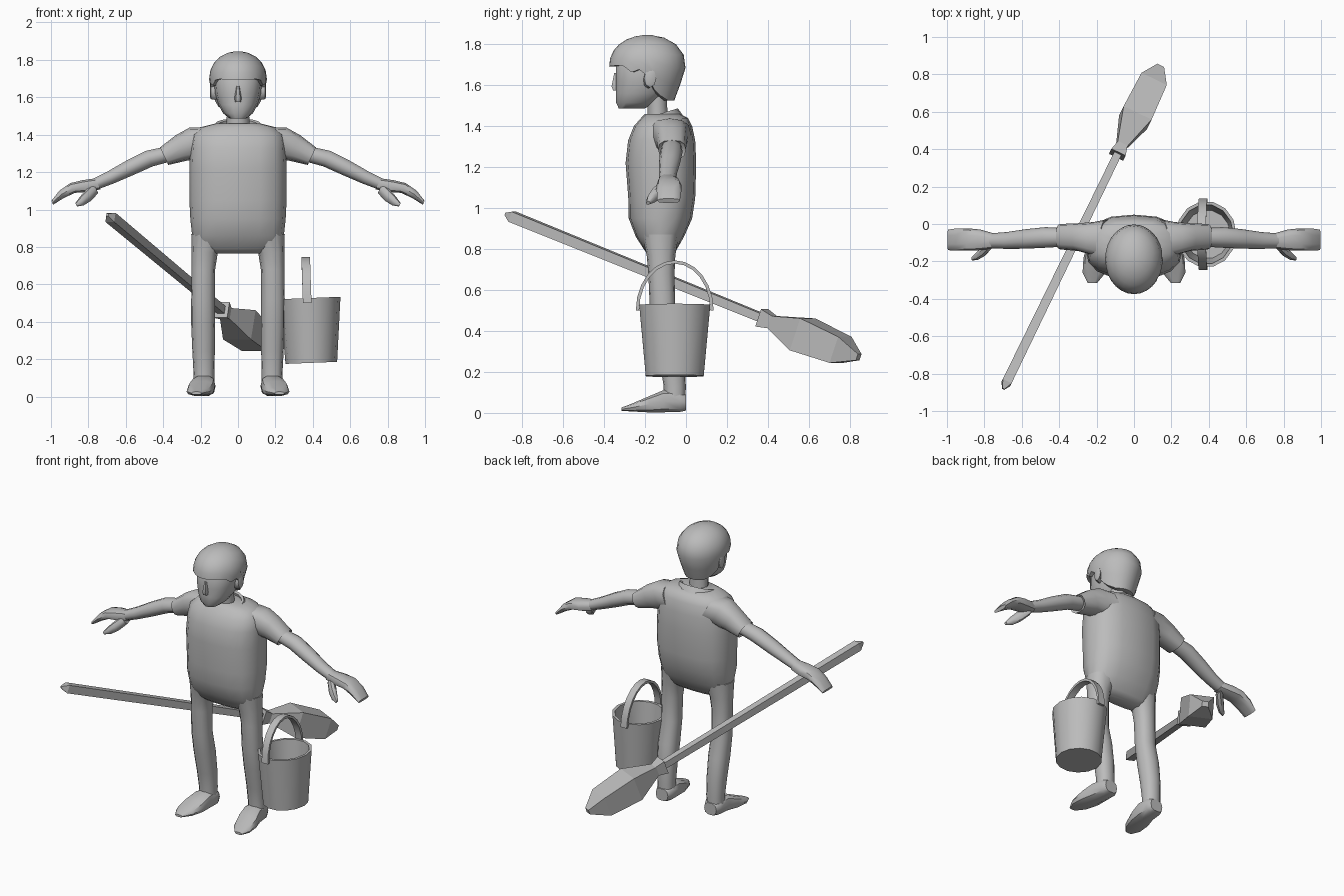
import bpy, bmesh, math
from mathutils import Vector

grey = bpy.data.materials.new("plain_grey")
grey.diffuse_color = (0.5, 0.5, 0.5, 1)
X, Y, Z = Vector((1, 0, 0)), Vector((0, 1, 0)), Vector((0, 0, 1))


def finish(name, bm, angle):
    bmesh.ops.recalc_face_normals(bm, faces=bm.faces)
    me = bpy.data.meshes.new(name)
    bm.to_mesh(me)
    bm.free()
    me.materials.append(grey)
    ob = bpy.data.objects.new(name, me)
    bpy.context.collection.objects.link(ob)
    if angle:
        bpy.ops.object.select_all(action='DESELECT')
        ob.select_set(True)
        bpy.context.view_layer.objects.active = ob
        bpy.ops.object.shade_smooth_by_angle(angle=math.radians(angle))
    return ob


def skin(name, rings, angle=45, caps=True, closed=False):
    """Join equal-length rings of points into one surface."""
    bm = bmesh.new()
    vs = [[bm.verts.new(p) for p in r] for r in rings]
    n = len(vs[0])
    pairs = list(zip(vs, vs[1:])) + ([(vs[-1], vs[0])] if closed else [])
    for a, b in pairs:
        for i in range(n):
            j = (i + 1) % n
            bm.faces.new((a[i], a[j], b[j], b[i]))
    if caps and not closed:
        bm.faces.new(vs[0])
        bm.faces.new(vs[-1])
    return finish(name, bm, angle)


def loft(name, rings, u=X, v=Y, n=12, p=2.0, s=1, angle=45, phase=0.0):
    """rings: (x, y, z, half size along u, half size along v); s = -1 mirrors in x."""
    out = []
    for x, y, z, a, b in rings:
        ring = []
        for i in range(n):
            t = 2 * math.pi * i / n + phase
            c, d = math.cos(t), math.sin(t)
            q = (Vector((x, y, z)) + u * a * math.copysign(abs(c) ** (2 / p), c)
                 + v * b * math.copysign(abs(d) ** (2 / p), d))
            q.x *= s
            ring.append(q)
        out.append(ring)
    return skin(name, out, angle)


def spans(rows):
    """(z, half width, front y, back y) to centred rings."""
    return [(0, (f + b) / 2, z, w, (b - f) / 2) for z, w, f, b in rows]


# Torso in a loose shirt, with rounded seat
loft("torso", spans([(0.765, 0.16, -0.17, -0.08), (0.79, 0.225, -0.20, -0.05),
                     (0.86, 0.245, -0.245, -0.01), (0.95, 0.255, -0.28, 0.03),
                     (1.05, 0.26, -0.282, 0.045), (1.22, 0.26, -0.295, 0.05),
                     (1.33, 0.255, -0.283, 0.045), (1.40, 0.245, -0.255, 0.03),
                     (1.44, 0.20, -0.22, 0.01), (1.46, 0.12, -0.20, -0.03)]), n=16, p=2.5)

# Collar, higher at the back and split at the throat
collar = []
for hx, hy, base in ((0.145, 0.12, 1.41), (0.12, 0.09, 1.46), (0.105, 0.078, 1.455), (0.105, 0.09, 1.41)):
    ring = []
    for i in range(16):
        t = 2 * math.pi * i / 16 - math.pi / 2
        x, y = hx * math.cos(t), hy * math.sin(t)
        ring.append((x, y - 0.13, base + 0.3 * y - (0.03 if i == 0 else 0)))
    collar.append(ring)
skin("collar", collar, closed=True, angle=35)

# Neck and face
loft("neck", [(0, -0.135, 1.40, 0.065, 0.055), (0, -0.14, 1.50, 0.06, 0.05),
              (0, -0.15, 1.60, 0.065, 0.06)], n=10)
loft("face", spans([(1.487, 0.045, -0.33, -0.20), (1.515, 0.08, -0.343, -0.15),
                    (1.56, 0.105, -0.345, -0.10), (1.62, 0.122, -0.345, -0.07),
                    (1.70, 0.13, -0.345, -0.04), (1.78, 0.10, -0.30, -0.07)]), n=14, p=2.3)
loft("nose", [(0, -0.33, 1.575, 0.02, 0.03), (0, -0.335, 1.595, 0.022, 0.033),
              (0, -0.335, 1.66, 0.01, 0.018)], n=6)


# Cap of hair, with a lower edge that drops from brow to nape
def hair_edge(y):
    pts = [(-0.40, 1.69), (-0.31, 1.70), (-0.28, 1.66), (-0.22, 1.68),
           (-0.165, 1.62), (-0.14, 1.565), (-0.045, 1.525), (0.1, 1.525)]
    for (y0, z0), (y1, z1) in zip(pts, pts[1:]):
        if y <= y1:
            return z0 + (z1 - z0) * (y - y0) / (y1 - y0)
    return 1.525


def hair_point(t, z, k=1.0):
    if z > 1.69:
        r = max(0.0, 1 - ((z - 1.69) / 0.156) ** 2.3) ** 0.5
    else:
        r = 1 - 1.5 * (1.69 - z) - 2 * (1.69 - z) ** 2
    return Vector((0.155 * r * k * math.sin(t), -0.188 - 0.187 * r * k * math.cos(t), z))


angles = [2 * math.pi * i / 28 for i in range(28)]
hair = []
for f in (0.0, 0.04, 0.14, 0.3, 0.5, 0.75, 1.0):
    hair.append([hair_point(t, 1.845 + (hair_edge(-0.188 - 0.187 * math.cos(t)) - 1.845) * f,
                            1.0) if f else Vector((0.02 * math.sin(t), -0.188 - 0.02 * math.cos(t), 1.845))
                 for t in angles])
hair.append([hair_point(t, p.z, 0.8) for t, p in zip(angles, hair[-1])])
skin("hair", hair, angle=40)

# Limbs, built once for each side
slope = Vector((0.43, 0, 0.9))
for s, side in ((1, "left"), (-1, "right")):
    loft(side + "_ear", [(0.115, -0.185, 1.625, 0.025, 0.04), (0.145, -0.175, 1.635, 0.03, 0.045),
                         (0.15, -0.175, 1.635, 0.02, 0.03)], u=Y, v=Z, n=8, s=s)
    loft(side + "_sleeve", [(0.14, -0.085, 1.355, 0.11, 0.095), (0.22, -0.078, 1.355, 0.088, 0.092),
                            (0.30, -0.07, 1.33, 0.074, 0.075), (0.395, -0.068, 1.285, 0.068, 0.052),
                            (0.385, -0.068, 1.288, 0.055, 0.042)],
         u=Y, v=slope, n=12, p=2.6, s=s, angle=50)
    loft(side + "_arm", [(0.36, -0.07, 1.30, 0.05, 0.045), (0.475, -0.072, 1.272, 0.055, 0.048),
                         (0.58, -0.08, 1.222, 0.052, 0.045), (0.68, -0.088, 1.172, 0.045, 0.038),
                         (0.765, -0.09, 1.135, 0.04, 0.033)], u=Y, v=slope, n=10, s=s)
    loft(side + "_hand", [(0.75, -0.09, 1.137, 0.04, 0.034), (0.82, -0.085, 1.125, 0.055, 0.036),
                          (0.885, -0.083, 1.115, 0.06, 0.03), (0.945, -0.083, 1.08, 0.06, 0.024),
                          (0.993, -0.085, 1.036, 0.055, 0.012)], u=Y, v=slope, n=10, p=2.6, s=s)
    loft(side + "_thumb", [(0.76, -0.10, 1.115, 0.03, 0.03), (0.80, -0.14, 1.075, 0.032, 0.032),
                           (0.835, -0.168, 1.045, 0.024, 0.025), (0.865, -0.185, 1.025, 0.01, 0.01)],
         u=Y, v=slope, n=8, s=s)
    loft(side + "_leg", [(0.15, -0.125, 0.87, 0.10, 0.09), (0.178, -0.122, 0.77, 0.07, 0.07),
                         (0.185, -0.12, 0.68, 0.063, 0.064), (0.187, -0.115, 0.52, 0.063, 0.062),
                         (0.186, -0.088, 0.38, 0.064, 0.068), (0.184, -0.065, 0.24, 0.06, 0.062),
                         (0.182, -0.055, 0.13, 0.056, 0.054), (0.182, -0.055, 0.05, 0.055, 0.053)],
         n=12, p=2.3, s=s)
    loft(side + "_foot", [(0.18, 0.0, 0.05, 0.045, 0.04), (0.18, -0.03, 0.055, 0.06, 0.052),
                          (0.185, -0.11, 0.057, 0.064, 0.056), (0.198, -0.18, 0.042, 0.072, 0.041),
                          (0.213, -0.26, 0.027, 0.062, 0.021), (0.222, -0.315, 0.018, 0.025, 0.008)],
         u=X, v=Z, n=10, p=2.8, s=s)


# Bucket, leaning very slightly, with an open hollow
def lean(ob):
    for v in ob.data.vertices:
        v.co.z += 0.04 * (v.co.x - 0.39)


lean(loft("bucket", [(0.392, -0.055, 0.18, 0.138, 0.145), (0.386, -0.055, 0.527, 0.162, 0.178),
                     (0.386, -0.055, 0.527, 0.145, 0.160), (0.392, -0.055, 0.20, 0.122, 0.130)],
          n=14, angle=35))

# Bucket handle: a flat strap bent over the rim
strap = []
for i in range(13):
    t = math.pi * i / 12
    c, d = math.cos(t), math.sin(t)
    x = 0.37 - 0.008 * d
    strap.append([(x + w, -0.055 + r * c, 0.50 + (r + 0.055) * d)
                  for w, r in ((-0.023, 0.19), (0.023, 0.19), (0.023, 0.174), (-0.023, 0.174))])
skin("bucket_handle", strap, angle=35)

# Broom: square pole, ferrule and bristle head on one slanted axis
start, neck = Vector((-0.69, -0.865, 0.965)), Vector((-0.075, 0.40, 0.452))
axis = (neck - start).normalized()
across = axis.cross(Z).normalized()
upward = across.cross(axis)


def square_loft(name, origin, steps):
    rings = [(*(origin + axis * d), w * math.sqrt(2), h * math.sqrt(2)) for d, w, h in steps]
    loft(name, rings, u=across, v=upward, n=4, angle=0, phase=math.pi / 4)


square_loft("broom_pole", start, [(-0.02, 0.006, 0.006), (0.02, 0.026, 0.026),
                                  ((neck - start).length, 0.021, 0.021)])
square_loft("broom_ferrule", neck, [(-0.035, 0.042, 0.045), (0.035, 0.026, 0.03)])
square_loft("broom_bristles", neck, [(0.02, 0.028, 0.03), (0.20, 0.083, 0.083),
                                     (0.42, 0.075, 0.068), (0.525, 0.02, 0.016)])
